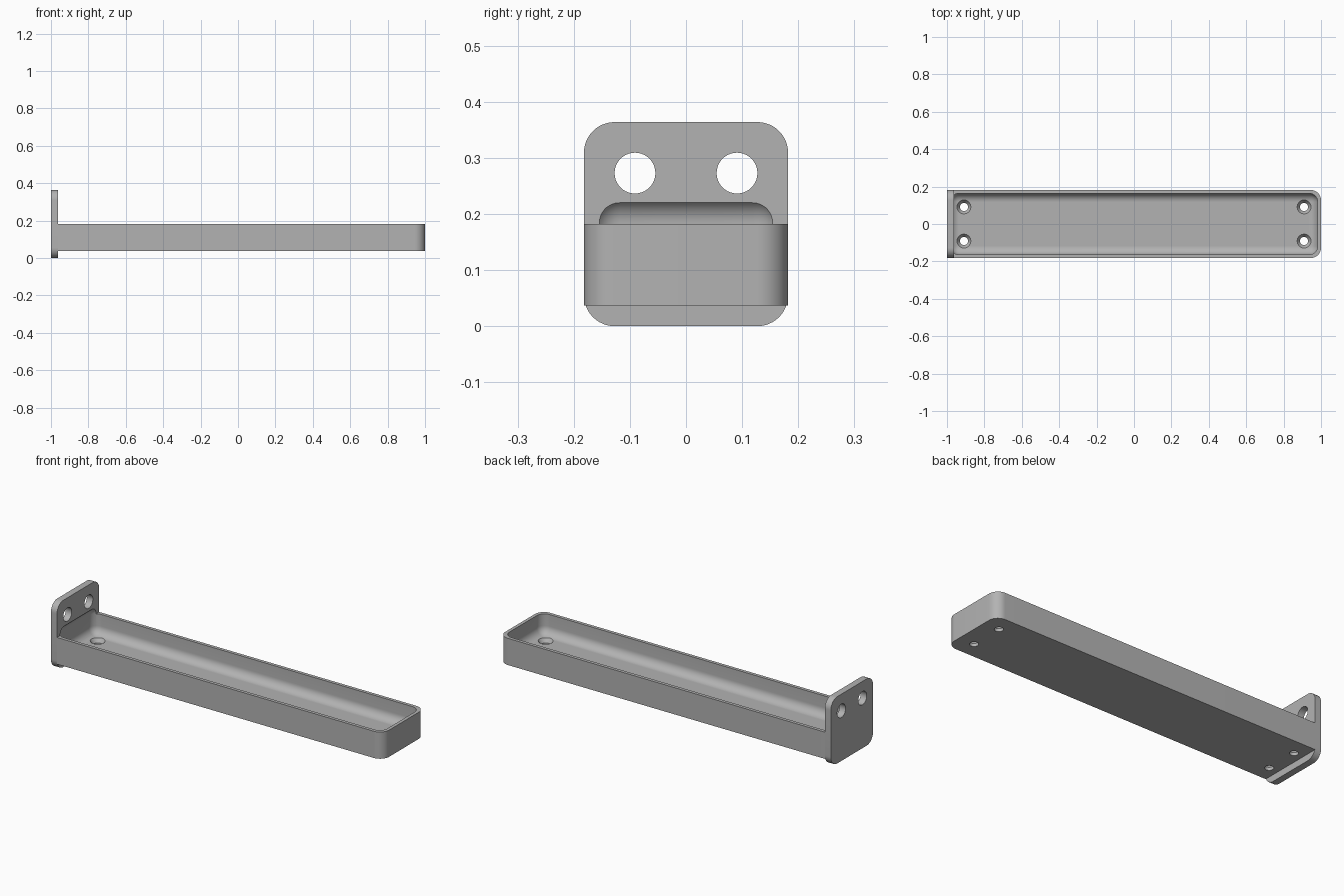
import bpy, bmesh, math
from mathutils import Matrix, Vector

if "Cube" in bpy.data.objects:
    bpy.data.objects.remove(bpy.data.objects["Cube"], do_unlink=True)

U = 2 / 110            # one design unit
WIDTH = 20 * U
PLATE_X = -1 + 2 * U   # inner face of the mounting plate

grey = bpy.data.materials.new("light_grey")
grey.use_nodes = True
colour = (0.45, 0.45, 0.45, 1)
grey.diffuse_color = colour
grey.node_tree.nodes["Principled BSDF"].inputs["Base Color"].default_value = colour


def make_object(name, bm):
    bmesh.ops.recalc_face_normals(bm, faces=bm.faces)
    mesh = bpy.data.meshes.new(name)
    bm.to_mesh(mesh)
    bm.free()
    mesh.materials.append(grey)
    obj = bpy.data.objects.new(name, mesh)
    bpy.context.collection.objects.link(obj)
    return obj


def rounded_box(name, low, high, radius, segments, pick):
    """Box between two corners with the edges chosen by pick() rounded."""
    low, high = Vector(low), Vector(high)
    bm = bmesh.new()
    bmesh.ops.create_cube(bm, size=1)
    bmesh.ops.scale(bm, vec=high - low, verts=bm.verts)
    bmesh.ops.translate(bm, vec=(low + high) / 2, verts=bm.verts)
    edges = [e for e in bm.edges if pick(*[v.co for v in e.verts])]
    bmesh.ops.bevel(bm, geom=edges, offset=radius, segments=segments,
                    profile=0.5, affect='EDGES', clamp_overlap=True)
    return make_object(name, bm)


def cone(name, r1, r2, depth, centre, rotation=Matrix()):
    bm = bmesh.new()
    bmesh.ops.create_cone(bm, cap_ends=True, segments=40, radius1=r1, radius2=r2,
                          depth=depth, matrix=Matrix.Translation(centre) @ rotation)
    return make_object(name, bm)


def combine(target, tool, operation):
    mod = target.modifiers.new(operation.lower(), 'BOOLEAN')
    mod.operation, mod.object, mod.solver = operation, tool, 'EXACT'
    bpy.context.view_layer.objects.active = target
    bpy.ops.object.modifier_apply(modifier=mod.name)
    bpy.data.objects.remove(tool, do_unlink=True)


# Long tray body, rounded only at its free end
tray = rounded_box("tray_bracket", (PLATE_X - U / 2, -WIDTH / 2, 2 * U),
                   (1, WIDTH / 2, 10 * U), 3 * U, 12,
                   lambda a, b: abs(a.z - b.z) > 0.01 and a.x > 0)
# Keep the body just inside the plate's side faces where they overlap
for v in tray.data.vertices:
    if v.co.x < PLATE_X:
        v.co.x = PLATE_X

# Upright mounting plate with four rounded corners
plate = rounded_box("mounting_plate", (-1, -WIDTH / 2, 0),
                    (PLATE_X, WIDTH / 2, WIDTH), 3 * U, 12,
                    lambda a, b: abs(a.x - b.x) > 0.01)
combine(tray, plate, 'UNION')

# Hollow with soft edges, reaching slightly into the plate
pocket = rounded_box("pocket_cutter", (PLATE_X - U, -9 * U, 4 * U),
                     (1 - U, 9 * U, 12.6 * U), 2.5 * U, 10, lambda a, b: True)
combine(tray, pocket, 'DIFFERENCE')

for side in (-1, 1):
    y = side * 5 * U
    # Plate holes
    combine(tray, cone("plate_hole_cutter", 2 * U, 2 * U, 6 * U, (-1 + U, y, 15 * U),
                       Matrix.Rotation(math.pi / 2, 4, 'Y')), 'DIFFERENCE')
    # Countersunk floor holes
    for x in (-50 * U, 50 * U):
        combine(tray, cone("floor_hole_cutter", 1.2 * U, 1.2 * U, 4 * U,
                           (x, y, 3 * U)), 'DIFFERENCE')
        combine(tray, cone("countersink_cutter", 1.2 * U, 2.1 * U, 1.2 * U,
                           (x, y, 3.5 * U)), 'DIFFERENCE')

bpy.ops.object.select_all(action='DESELECT')
tray.select_set(True)
bpy.context.view_layer.objects.active = tray
bpy.ops.object.shade_smooth_by_angle(angle=math.radians(30))
